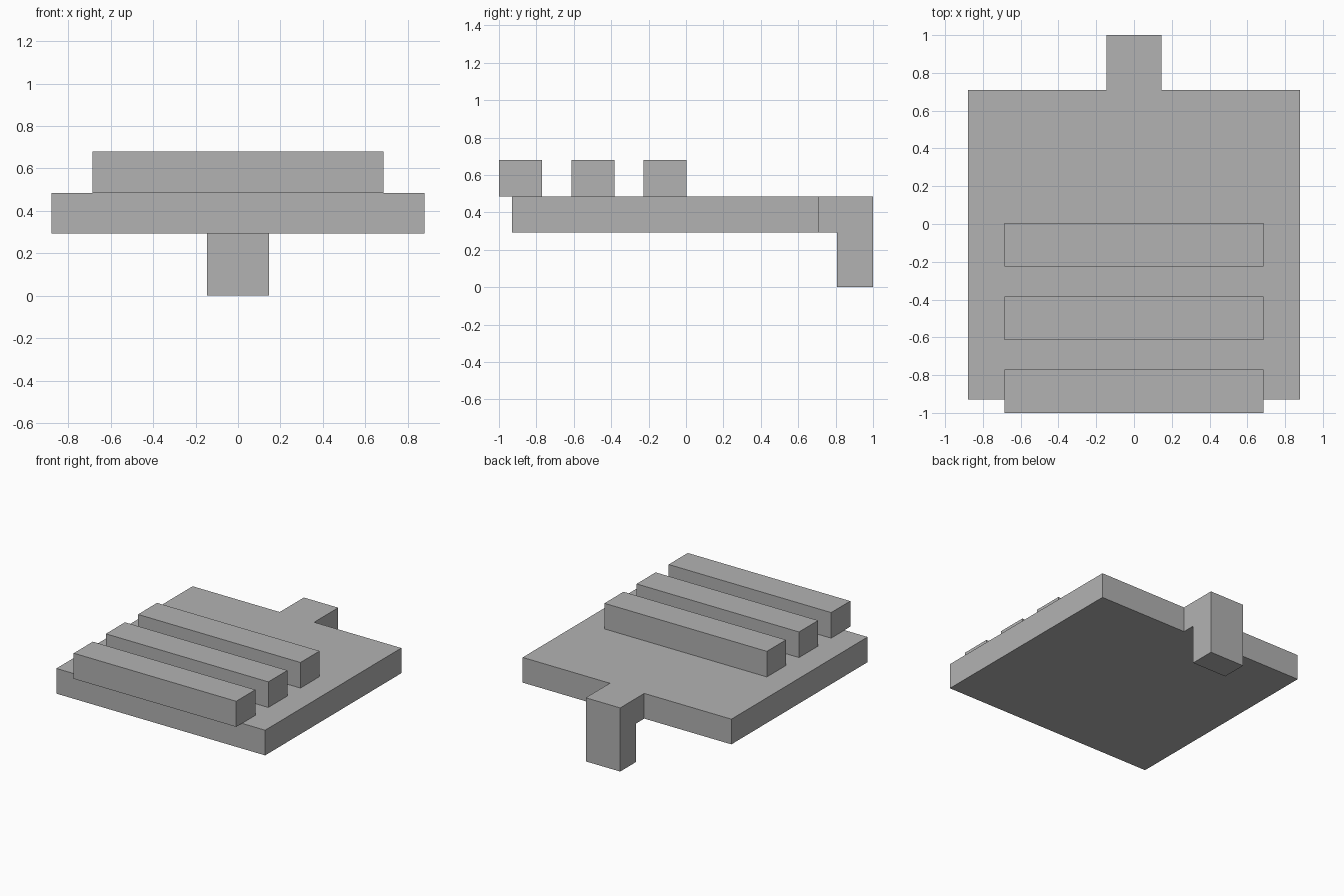
import bpy
import bmesh

cube = bpy.data.objects.get("Cube")
if cube:
    bpy.data.objects.remove(cube, do_unlink=True)

# Single flat grey
GREY = (0.448, 0.448, 0.448, 1.0)
grey = bpy.data.materials.new("plain grey")
grey.use_nodes = True
grey.diffuse_color = GREY
grey.node_tree.nodes["Principled BSDF"].inputs["Base Color"].default_value = GREY


def extrude_profile(name, profile, half_width):
    """Sweep a closed (y, z) profile along x, symmetric about x = 0."""
    bm = bmesh.new()
    face = bm.faces.new([bm.verts.new((-half_width, y, z)) for y, z in profile])
    swept = bmesh.ops.extrude_face_region(bm, geom=[face])["geom"]
    moved = [v for v in swept if isinstance(v, bmesh.types.BMVert)]
    bmesh.ops.translate(bm, verts=moved, vec=(2 * half_width, 0, 0))
    bmesh.ops.recalc_face_normals(bm, faces=bm.faces)
    mesh = bpy.data.meshes.new(name)
    bm.to_mesh(mesh)
    bm.free()
    mesh.materials.append(grey)
    obj = bpy.data.objects.new(name, mesh)
    bpy.context.collection.objects.link(obj)
    return obj


def rectangle(y0, y1, z0, z1):
    return [(y0, z0), (y1, z0), (y1, z1), (y0, z1)]


PLATE_BOTTOM, PLATE_TOP, RIB_TOP = 0.293, 0.485, 0.68
PLATE_BACK = 0.71

# Flat base plate
extrude_profile("base_plate",
                rectangle(-0.93, PLATE_BACK, PLATE_BOTTOM, PLATE_TOP), 0.88)

# Rear tab that bends down into a leg
extrude_profile("rear_hook", [
    (PLATE_BACK, PLATE_TOP), (PLATE_BACK, PLATE_BOTTOM), (0.807, PLATE_BOTTOM),
    (0.807, 0), (1, 0), (1, PLATE_TOP)], 0.145)

# Three cross ribs, the front one overhanging the plate
for i, part in enumerate(("front", "middle", "back")):
    y = -1 + i * 0.387
    extrude_profile(part + "_rib",
                    rectangle(y, y + 0.23, PLATE_TOP, RIB_TOP), 0.685)
